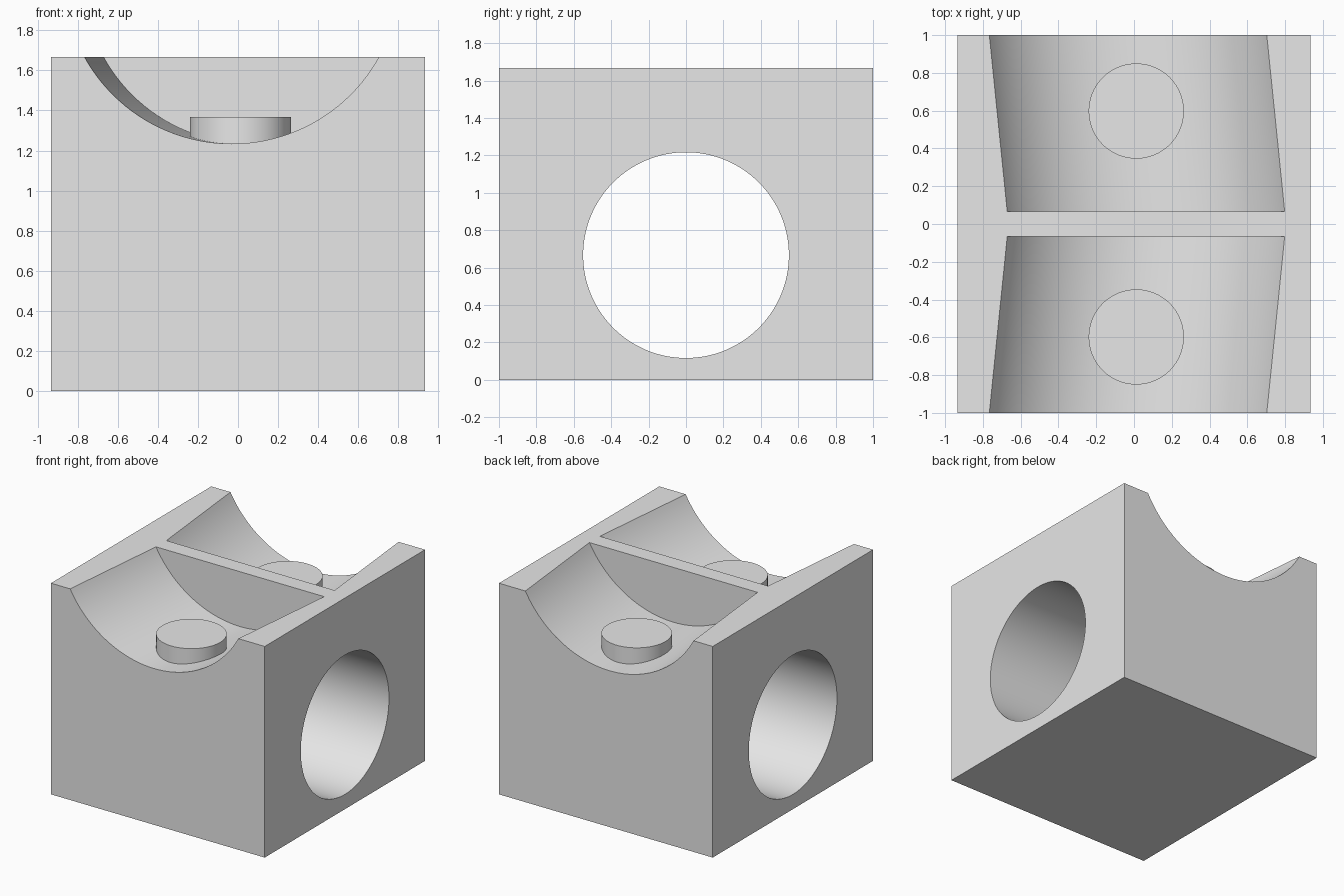
import bpy
import bmesh
import math
from mathutils import Vector

if "Cube" in bpy.data.objects:
    bpy.data.objects.remove(bpy.data.objects["Cube"])

WIDTH, DEPTH, HEIGHT = 1.867, 2.0, 1.667
SEGMENTS = 128

grey = bpy.data.materials.new("plain grey")
grey.use_nodes = True
grey.diffuse_color = (0.8, 0.8, 0.8, 1)
grey.node_tree.nodes["Principled BSDF"].inputs["Base Color"].default_value = (0.8, 0.8, 0.8, 1)


def finish(name, bm):
    bmesh.ops.recalc_face_normals(bm, faces=bm.faces)
    mesh = bpy.data.meshes.new(name)
    bm.to_mesh(mesh)
    bm.free()
    mesh.materials.append(grey)
    obj = bpy.data.objects.new(name, mesh)
    bpy.context.collection.objects.link(obj)
    return obj


def tube(name, start, end, axis_u, axis_v):
    """Solid with the same elliptical outline at both ends, which may be offset."""
    bm = bmesh.new()
    angles = [2 * math.pi * i / SEGMENTS for i in range(SEGMENTS)]
    rings = [[bm.verts.new(Vector(c) + Vector(axis_u) * math.cos(a) + Vector(axis_v) * math.sin(a))
              for a in angles] for c in (start, end)]
    for ring in rings:
        bm.faces.new(ring)
    for i in range(SEGMENTS):
        j = (i + 1) % SEGMENTS
        bm.faces.new((rings[0][i], rings[0][j], rings[1][j], rings[1][i]))
    return finish(name, bm)


def smooth(obj):
    bpy.ops.object.select_all(action='DESELECT')
    obj.select_set(True)
    bpy.context.view_layer.objects.active = obj
    bpy.ops.object.shade_smooth_by_angle(angle=math.radians(30))


# Solid block
bm = bmesh.new()
bmesh.ops.create_cube(bm, size=1)
bmesh.ops.scale(bm, vec=(WIDTH, DEPTH, HEIGHT), verts=bm.verts)
bmesh.ops.translate(bm, vec=(0, 0, HEIGHT / 2), verts=bm.verts)
block = finish("block", bm)

# Sideways bore and the two slanted troughs, split by a thin wall
cutters = [tube("bore_cutter", (-1.2, 0, 0.667), (1.2, 0, 0.667), (0, 0.55, 0), (0, 0, 0.55))]
wall, far, slant, axis_z = 0.065, 1.2, 0.1015, 2.067
for side, label in ((-1, "front"), (1, "back")):
    cutters.append(tube(label + "_trough_cutter",
                        (0.07 - slant * wall, side * wall, axis_z),
                        (0.07 - slant * far, side * far, axis_z),
                        (0.8375, 0, 0), (0, 0, 0.833)))

for cutter in cutters:
    cutter.hide_render = True
    mod = block.modifiers.new(cutter.name, 'BOOLEAN')
    mod.operation = 'DIFFERENCE'
    mod.solver = 'EXACT'
    mod.object = cutter
    bpy.context.view_layer.objects.active = block
    bpy.ops.object.modifier_apply(modifier=mod.name)
    bpy.data.objects.remove(cutter)
smooth(block)

# Round pegs standing in the troughs
for side, label in ((-1, "front"), (1, "back")):
    smooth(tube(label + "_peg", (0.012, side * 0.598, 1.215), (0.012, side * 0.598, 1.367),
                (0.252, 0, 0), (0, 0.252, 0)))
